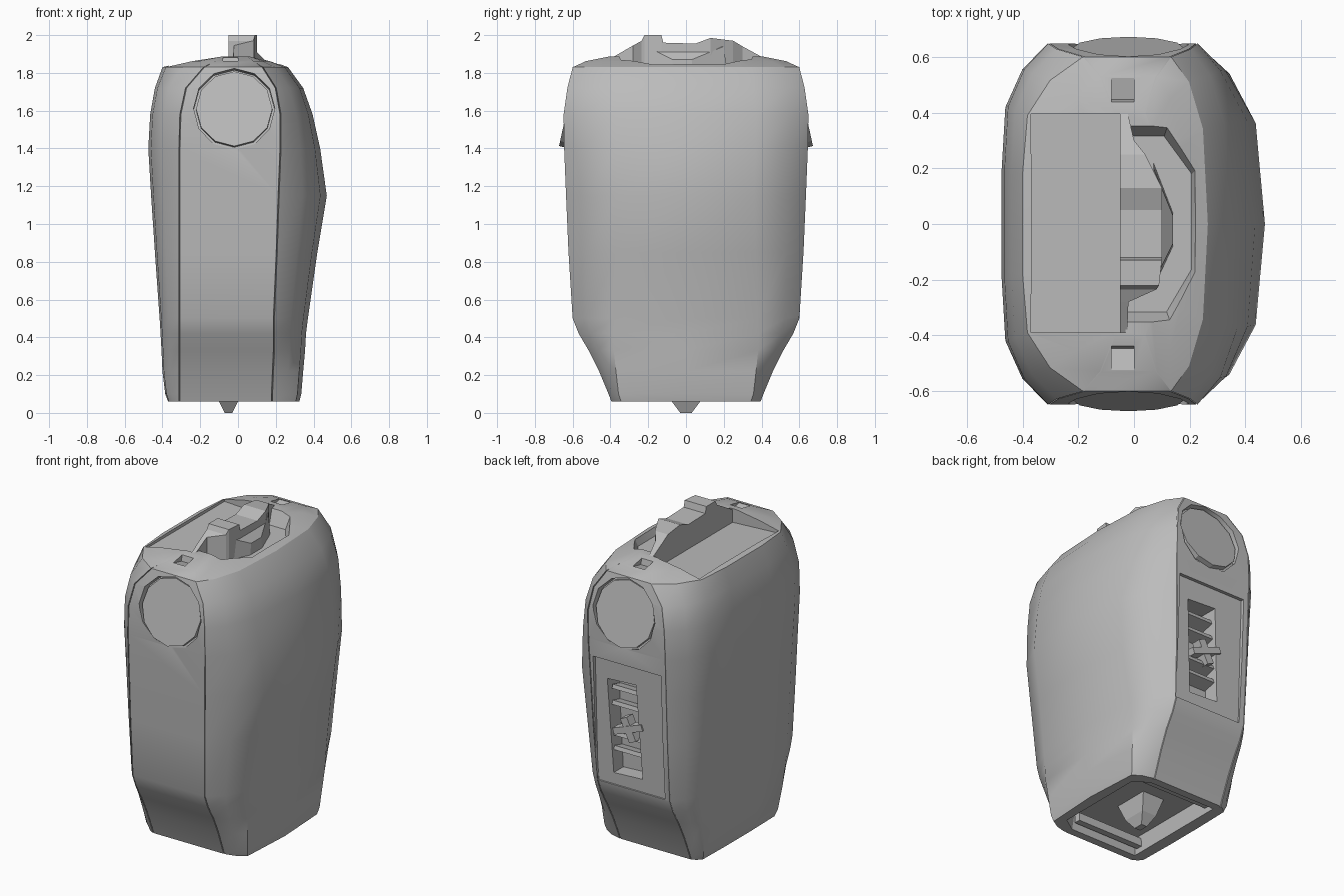
import bpy, bmesh, math
from mathutils import Matrix, Vector

if "Cube" in bpy.data.objects:
    bpy.data.objects.remove(bpy.data.objects["Cube"])

GREY = bpy.data.materials.new("moulded_grey")
GREY.use_nodes = True
GREY.diffuse_color = (0.5, 0.5, 0.5, 1)
GREY.node_tree.nodes["Principled BSDF"].inputs["Base Color"].default_value = (0.5, 0.5, 0.5, 1)


def finish(name, bm):
    bmesh.ops.recalc_face_normals(bm, faces=bm.faces)
    mesh = bpy.data.meshes.new(name)
    bm.to_mesh(mesh)
    bm.free()
    mesh.materials.append(GREY)
    obj = bpy.data.objects.new(name, mesh)
    bpy.context.collection.objects.link(obj)
    return obj


def loft(name, rings):
    """Closed skin through rings with equal point counts."""
    bm = bmesh.new()
    rows = [[bm.verts.new(p) for p in ring] for ring in rings]
    n = len(rows[0])
    for low, high in zip(rows, rows[1:]):
        for i in range(n):
            j = (i + 1) % n
            bm.faces.new((low[i], low[j], high[j], high[i]))
    bm.faces.new(rows[0][::-1])
    bm.faces.new(rows[-1])
    return finish(name, bm)


def block(name, x, y, z, tilt=None):
    """Box from axis ranges, optionally turned about its own centre."""
    lo, hi = Vector((x[0], y[0], z[0])), Vector((x[1], y[1], z[1]))
    bm = bmesh.new()
    bmesh.ops.create_cube(bm, size=1, matrix=Matrix.Diagonal((*(hi - lo), 1)))
    if tilt:
        bmesh.ops.transform(bm, verts=bm.verts, matrix=Matrix.Rotation(math.radians(tilt[0]), 4, tilt[1]))
    bmesh.ops.translate(bm, verts=bm.verts, vec=(lo + hi) / 2)
    return finish(name, bm)


def disc(name, side, radius, inner, outer):
    """Tilted round plate in the upper front (side -1) or back (side 1)."""
    lean = math.radians(12)
    axis = Vector((0, side * math.cos(lean), math.sin(lean)))
    centre = Vector((-0.02, side * 0.63, 1.61)) + axis * (inner + outer) / 2
    bm = bmesh.new()
    bmesh.ops.create_cone(bm, cap_ends=True, segments=12, radius1=radius, radius2=radius,
                          depth=outer - inner,
                          matrix=Matrix.Translation(centre) @ axis.to_track_quat('Z', 'Y').to_matrix().to_4x4())
    return finish(name, bm)


def activate(obj):
    bpy.ops.object.select_all(action='DESELECT')
    obj.select_set(True)
    bpy.context.view_layer.objects.active = obj


def carve(target, cutter):
    mod = target.modifiers.new("carve", 'BOOLEAN')
    mod.operation, mod.solver, mod.object = 'DIFFERENCE', 'EXACT', cutter
    activate(target)
    bpy.ops.object.modifier_apply(modifier=mod.name)
    bpy.data.objects.remove(cutter)


def section(z, left, right, depth, seam_l, seam_r, square=0.0, groove=0.015):
    """Horizontal outline: flat end panels, grooved seams, side shells rounded or squared."""
    dl, dr = left - seam_l, right - seam_r

    def reach(fraction):
        return depth * (fraction + (1 - fraction) * square)

    half = [(left, 0.3 * depth), (seam_l + 0.92 * dl, reach(0.65)), (seam_l + 0.55 * dl, reach(0.86))]
    for x in (seam_l, seam_r):
        half += [(x - 0.003, depth), (x, depth - groove), (x + 0.003, depth)]
    half += [(seam_r + 0.5 * dr, reach(0.85)), (seam_r + 0.87 * dr, reach(0.57))]
    front = [(x, -y, z) for x, y in half]
    back = [(x, y, z) for x, y in reversed(half)]
    return front + [(right, 0, z)] + back


# Container body, lofted upwards; the end panels narrow into an arch at the top
body = loft("container_body", [section(*row) for row in (
    (0.06, -0.37, 0.325, 0.395, -0.31, 0.18, 0.7),
    (0.10, -0.385, 0.335, 0.41, -0.31, 0.18, 0.7),
    (0.22, -0.40, 0.345, 0.46, -0.31, 0.185, 0.55),
    (0.33, -0.405, 0.355, 0.515, -0.31, 0.19, 0.4),
    (0.42, -0.41, 0.36, 0.568, -0.31, 0.19, 0.25),
    (0.50, -0.415, 0.37, 0.60, -0.31, 0.19, 0.15),
    (0.85, -0.44, 0.42, 0.622, -0.31, 0.205, 0.05),
    (1.15, -0.46, 0.47, 0.635, -0.31, 0.215),
    (1.40, -0.475, 0.435, 0.645, -0.31, 0.225),
    (1.58, -0.465, 0.395, 0.648, -0.305, 0.225),
    (1.72, -0.44, 0.345, 0.628, -0.275, 0.20),
    (1.83, -0.40, 0.265, 0.60, -0.18, 0.13),
    (1.862, -0.28, 0.18, 0.53, -0.12, 0.08, 0, 0),
    (1.888, -0.12, 0.08, 0.40, -0.07, 0.04, 0, 0),
)])

# Hand pockets either side of the grip
carve(body, block("left_pocket", (-0.365, -0.03), (-0.39, 0.395), (1.81, 2.0), (3, 'Y')))
outline = [(-0.04, -0.35), (0.13, -0.35), (0.23, -0.18), (0.23, 0.2), (0.12, 0.35), (-0.04, 0.35)]
carve(body, loft("right_pocket", [[(x * k, y * k, z) for x, y in outline] for z, k in ((1.80, 0.9), (1.98, 1.12))]))

# Small notches beyond the ends of the grip
for s in (-1, 1):
    carve(body, block("end_notch", (-0.08, 0.0), sorted((s * 0.43, s * 0.51)), (1.85, 2), (12 * s, 'X')))

# Round recesses with their cover discs
for s, name in ((-1, "front_disc"), (1, "back_disc")):
    carve(body, disc("disc_recess", s, 0.215, -0.03, 0.15))
    disc(name, s, 0.202, -0.06, 0.0)

# Recessed back plate and the slot cut into it
carve(body, block("plate_recess", (-0.275, 0.195), (0.605, 0.8), (0.5, 1.29), (-2, 'X')))
carve(body, block("slot", (-0.10, 0.10), (0.50, 0.8), (0.58, 1.17), (3, 'Y')))

# Hollow base
base = [(-0.30, -0.35), (0.17, -0.35), (0.26, -0.29), (0.26, 0.29), (0.17, 0.35), (-0.30, 0.35)]
carve(body, loft("base_hollow", [[(x * k, y * k, z) for x, y in base] for z, k in ((-0.1, 1.05), (0.16, 0.95))]))
activate(body)
bpy.ops.object.shade_smooth_by_angle(angle=math.radians(32))

# Carrying grip: stations along its length, each with a top height and outer edge
stations = [(-0.41, 1.87, -0.025), (-0.28, 1.945, -0.02), (-0.235, 1.97, 0.08), (-0.22, 2.0, 0.09),
            (-0.13, 2.0, 0.10), (-0.12, 1.96, 0.10), (0.05, 1.955, 0.10), (0.13, 1.985, 0.10),
            (0.25, 1.97, 0.04), (0.30, 1.94, 0.0), (0.41, 1.88, -0.025)]
loft("carrying_grip", [[(-0.05, y, 1.78), (edge, y, 1.78), (edge, y, top), (-0.05, y, top)]
                       for y, top, edge in stations])
loft("grip_flank", [[(0.07, y, z) for y, z in ((-0.23, 1.79), (0.22, 1.79), (0.2, 1.94), (-0.21, 1.94))],
                    [(0.14, y, z) for y, z in ((-0.08, 1.79), (0.04, 1.79), (0.03, 1.87), (-0.07, 1.87))]])

# Rungs and a cross lever inside the slot
for i, z in enumerate((0.70, 0.79, 0.98, 1.08)):
    block(f"slot_rung_{i + 1}", (-0.105, 0.105), (0.49, 0.58), (z, z + 0.025), (15, 'X'))
block("slot_lever", (-0.13, 0.08), (0.55, 0.615), (0.86, 0.90), (20, 'Y'))
block("slot_lever_stem", (-0.05, 0.0), (0.55, 0.61), (0.80, 0.95), (25, 'Y'))

# Bars and drain stub in the base
for s, name in ((-1, "front_base_bar"), (1, "back_base_bar")):
    block(name, (-0.29, 0.17), sorted((s * 0.28, s * 0.32)), (0.09, 0.14))
loft("drain_stub", [[(-0.05 + x * r, y * r, z) for x, y in ((-1, -1.5), (1, -1.5), (1, 1.5), (-1, 1.5))]
                    for z, r in ((0.0, 0.02), (0.06, 0.05), (0.18, 0.08))])
